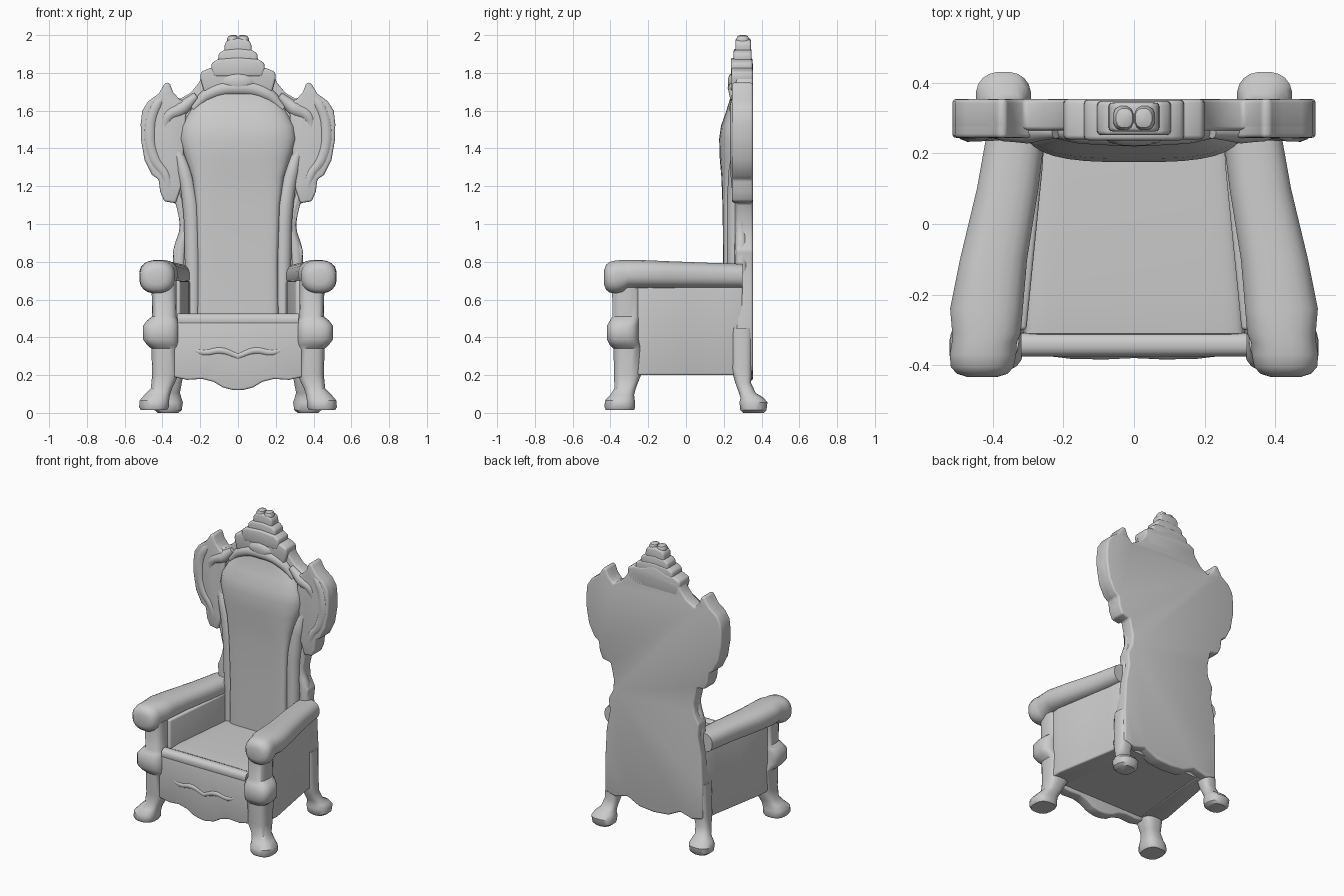
import bpy, bmesh, math
from mathutils import Vector


def finish(obj, mirror=False, bevel=0.0, angle=40):
    if bevel:
        m = obj.modifiers.new("bevel", 'BEVEL')
        m.width, m.segments, m.limit_method = bevel, 3, 'ANGLE'
    if mirror:
        m = obj.modifiers.new("mirror", 'MIRROR')
        m.use_mirror_merge = False
    bpy.ops.object.select_all(action='DESELECT')
    obj.select_set(True)
    bpy.context.view_layer.objects.active = obj
    bpy.ops.object.convert(target='MESH')
    bpy.ops.object.shade_smooth_by_angle(angle=math.radians(angle))
    return obj


def from_bmesh(name, bm):
    bmesh.ops.recalc_face_normals(bm, faces=bm.faces)
    me = bpy.data.meshes.new(name)
    bm.to_mesh(me)
    bm.free()
    obj = bpy.data.objects.new(name, me)
    bpy.context.collection.objects.link(obj)
    return obj


def place(axis, t, u, v):
    return {'x': (t, u, v), 'y': (u, t, v), 'z': (u, v, t)}[axis]


def loft(name, axis, sections, n=20, mirror=False, v_max=9.0):
    """Superellipse rings (t, centre u, centre v, radius u, radius v, power)."""
    bm, rings = bmesh.new(), []
    for t, cu, cv, ru, rv, p in sections:
        ring = []
        for i in range(n):
            a = 2 * math.pi * (i + 0.5) / n
            c, s = math.cos(a), math.sin(a)
            u = cu + ru * math.copysign(abs(c) ** (2 / p), c)
            v = min(v_max, cv + rv * math.copysign(abs(s) ** (2 / p), s))
            ring.append(bm.verts.new(place(axis, t, u, v)))
        rings.append(ring)
    for a, b in zip(rings, rings[1:]):
        for i in range(n):
            j = (i + 1) % n
            bm.faces.new((a[i], a[j], b[j], b[i]))
    bm.faces.new(rings[0])
    bm.faces.new(rings[-1])
    return finish(from_bmesh(name, bm), mirror)


def prism(name, axis, outline, t0, t1, bevel=0.0, mirror=False):
    """Outline extruded along an axis."""
    bm = bmesh.new()
    f = bm.faces.new([bm.verts.new(place(axis, t0, u, v)) for u, v in outline])
    ext = bmesh.ops.extrude_face_region(bm, geom=[f])['geom']
    bmesh.ops.translate(bm, vec=Vector(place(axis, t1 - t0, 0, 0)),
                        verts=[g for g in ext if isinstance(g, bmesh.types.BMVert)])
    return finish(from_bmesh(name, bm), mirror, bevel)


def both(half):
    """Mirror a half outline that runs from the centre top to the centre bottom."""
    return half + [(-u, v) for u, v in reversed(half) if u > 0]


def tube(name, pts, mirror=True):
    """Tapered moulding through (x, y, z, radius) points."""
    cu = bpy.data.curves.new(name, 'CURVE')
    cu.dimensions, cu.bevel_depth, cu.bevel_resolution = '3D', 1.0, 3
    cu.resolution_u, cu.use_fill_caps = 6, True
    sp = cu.splines.new('BEZIER')
    sp.bezier_points.add(len(pts) - 1)
    for bp, (x, y, z, r) in zip(sp.bezier_points, pts):
        bp.co, bp.radius = (x, y, z), r
        bp.handle_left_type = bp.handle_right_type = 'AUTO'
    obj = bpy.data.objects.new(name, cu)
    bpy.context.collection.objects.link(obj)
    return finish(obj, mirror)


# Ear-shaped wing outline, from its inner top round to its inner bottom
wing = [(0.31, 1.66), (0.345, 1.70), (0.362, 1.748), (0.385, 1.748), (0.42, 1.69), (0.475, 1.65),
        (0.507, 1.60), (0.515, 1.53), (0.514, 1.45), (0.495, 1.34), (0.455, 1.26), (0.42, 1.235),
        (0.412, 1.17), (0.39, 1.12), (0.33, 1.11)]

# Tall flat back slab with the full silhouette
prism("back_panel", 'y', both(
    [(0, 1.86), (0.12, 1.82), (0.19, 1.79), (0.205, 1.75), (0.25, 1.695)] + wing + [
        (0.305, 1.0), (0.31, 0.93), (0.345, 0.86), (0.335, 0.78), (0.36, 0.65), (0.37, 0.45),
        (0.37, 0.22), (0.29, 0.20), (0.2, 0.225), (0.11, 0.18), (0, 0.17)]), 0.265, 0.354, 0.012)

# Thick wings with soft relief scrolls
prism("back_wing", 'y', wing + [(0.30, 1.2), (0.29, 1.35), (0.28, 1.5), (0.27, 1.64)],
      0.244, 0.335, 0.028, True)
tube("wing_scroll", [(0.365, 0.265, 1.70, 0.012), (0.43, 0.268, 1.63, 0.034),
                     (0.468, 0.272, 1.48, 0.040), (0.44, 0.272, 1.34, 0.038),
                     (0.385, 0.268, 1.26, 0.032), (0.36, 0.262, 1.14, 0.016)])
tube("wing_leaf", [(0.22, 0.262, 1.68, 0.02), (0.30, 0.27, 1.61, 0.042),
                   (0.37, 0.27, 1.57, 0.036), (0.39, 0.262, 1.46, 0.012)])

# Stepped crest
for i, (w, z0, z1, y0, y1) in enumerate([
        (0.20, 1.70, 1.825, 0.240, 0.354), (0.142, 1.78, 1.872, 0.237, 0.352),
        (0.105, 1.84, 1.92, 0.252, 0.348), (0.072, 1.89, 1.975, 0.262, 0.344)]):
    prism(f"crest_step_{i + 1}", 'y', both([
        (0, z1 + 0.008), (w * 0.75, z1), (w * 0.98, z1 - 0.02), (w, z1 - 0.05),
        (w * 0.9, z0), (0, z0)]), y0, y1, 0.012)
loft("crest_knob", 'z', [(1.95, 0.03, 0.30, 0.028, 0.034, 2.5), (1.98, 0.03, 0.30, 0.030, 0.035, 2.5),
                         (1.995, 0.027, 0.30, 0.024, 0.028, 2.5), (2.0, 0.024, 0.30, 0.012, 0.015, 2.5)],
     12, True)
loft("crest_shell", 'y', [(0.222, 0, 1.75, 0.03, 0.02, 2), (0.23, 0, 1.75, 0.07, 0.04, 2),
                          (0.26, 0, 1.75, 0.11, 0.06, 2)], 14)
tube("crest_arch", [(-0.24, 0.265, 1.61, 0.02), (-0.15, 0.265, 1.69, 0.038), (0, 0.262, 1.72, 0.042),
                    (0.15, 0.265, 1.69, 0.038), (0.24, 0.265, 1.61, 0.02)], False)

# Padded back, swelling at head height
loft("back_cushion", 'z', [
    (0.45, 0, 0.29, 0.215, 0.095, 9), (0.8, 0, 0.29, 0.212, 0.093, 9), (1.1, 0, 0.29, 0.222, 0.097, 8),
    (1.25, 0, 0.29, 0.245, 0.103, 5), (1.35, 0, 0.29, 0.28, 0.112, 3.5), (1.45, 0, 0.29, 0.31, 0.115, 3),
    (1.52, 0, 0.29, 0.30, 0.105, 3), (1.59, 0, 0.29, 0.26, 0.08, 3), (1.66, 0, 0.29, 0.22, 0.058, 3),
    (1.74, 0, 0.29, 0.15, 0.045, 3)], 32, v_max=0.33)
tube("back_moulding", [(0.238, 0.262, 0.5, 0.042), (0.24, 0.262, 0.85, 0.045), (0.25, 0.262, 1.1, 0.046),
                       (0.285, 0.265, 1.28, 0.040), (0.335, 0.265, 1.43, 0.014)])
tube("back_stile", [(0.30, 0.29, 0.5, 0.038), (0.305, 0.292, 0.86, 0.036),
                    (0.28, 0.288, 0.98, 0.03), (0.325, 0.28, 1.18, 0.02)])

# Seat with rolled front edge
loft("seat", 'y', [(-0.325, 0, 0.375, 0.31, 0.125, 12), (-0.31, 0, 0.38, 0.315, 0.136, 12),
                   (-0.22, 0, 0.38, 0.31, 0.144, 12), (0.27, 0, 0.38, 0.265, 0.138, 12)], 32)
prism("seat_base", 'z', both([(0, 0.30), (0.27, 0.30), (0.32, -0.31), (0, -0.31)]), 0.203, 0.3)
loft("seat_front_roll", 'x', [(-0.32, -0.342, 0.49, 0.034, 0.036, 2.4),
                              (0.32, -0.342, 0.49, 0.034, 0.036, 2.4)], 16)

# Scalloped front rail
prism("front_rail", 'y', both([
    (0, 0.48), (0.34, 0.48), (0.34, 0.19), (0.27, 0.175), (0.19, 0.18), (0.13, 0.165),
    (0.08, 0.135), (0.03, 0.122), (0, 0.12)]), -0.375, -0.30, 0.01)
tube("rail_swag", [(0.0, -0.362, 0.30, 0.018), (0.09, -0.362, 0.33, 0.022),
                   (0.18, -0.362, 0.32, 0.020), (0.25, -0.366, 0.34, 0.008)])

# Side panels and padded arms
prism("side_panel", 'z', [(0.305, -0.30), (0.44, -0.30), (0.445, -0.2), (0.41, 0.0), (0.375, 0.2),
                          (0.365, 0.30), (0.25, 0.30), (0.26, 0.15)], 0.2, 0.70, 0.01, True)
loft("arm_rest", 'y', [
    (-0.433, 0.43, 0.718, 0.045, 0.04, 2.3), (-0.424, 0.43, 0.718, 0.073, 0.066, 2.3),
    (-0.405, 0.43, 0.718, 0.090, 0.082, 2.4),
    (-0.37, 0.428, 0.72, 0.095, 0.088, 2.5), (-0.335, 0.424, 0.724, 0.093, 0.086, 2.5),
    (-0.31, 0.418, 0.735, 0.098, 0.076, 2.5), (-0.24, 0.418, 0.735, 0.104, 0.075, 2.5),
    (-0.1, 0.398, 0.732, 0.096, 0.072, 2.5), (0.1, 0.358, 0.728, 0.088, 0.068, 2.5),
    (0.30, 0.328, 0.724, 0.082, 0.065, 2.5)], 20, True)

# Front post with knuckle, leg and foot in one turned shape
loft("front_leg", 'z', [
    (0.015, 0.445, -0.35, 0.070, 0.075, 2.6), (0.03, 0.445, -0.35, 0.079, 0.082, 2.6),
    (0.065, 0.443, -0.35, 0.079, 0.080, 2.6), (0.095, 0.428, -0.338, 0.068, 0.064, 2.6),
    (0.13, 0.405, -0.322, 0.057, 0.057, 2.8), (0.2, 0.385, -0.310, 0.070, 0.072, 3),
    (0.34, 0.385, -0.306, 0.074, 0.078, 3), (0.36, 0.398, -0.322, 0.085, 0.082, 3),
    (0.39, 0.408, -0.335, 0.096, 0.085, 3), (0.46, 0.408, -0.335, 0.096, 0.085, 3),
    (0.49, 0.40, -0.325, 0.082, 0.078, 3), (0.51, 0.39, -0.315, 0.066, 0.075, 3),
    (0.70, 0.392, -0.315, 0.066, 0.077, 3)], 20, True)

# Splayed rear leg
loft("rear_leg", 'z', [
    (0.0, 0.37, 0.357, 0.055, 0.055, 2.4), (0.015, 0.37, 0.357, 0.073, 0.07, 2.4),
    (0.055, 0.37, 0.357, 0.079, 0.075, 2.4), (0.08, 0.367, 0.35, 0.068, 0.062, 2.4),
    (0.105, 0.357, 0.325, 0.05, 0.045, 2.5), (0.16, 0.345, 0.302, 0.048, 0.042, 2.8),
    (0.23, 0.335, 0.295, 0.052, 0.055, 3), (0.45, 0.325, 0.295, 0.055, 0.058, 3)], 20, True)
